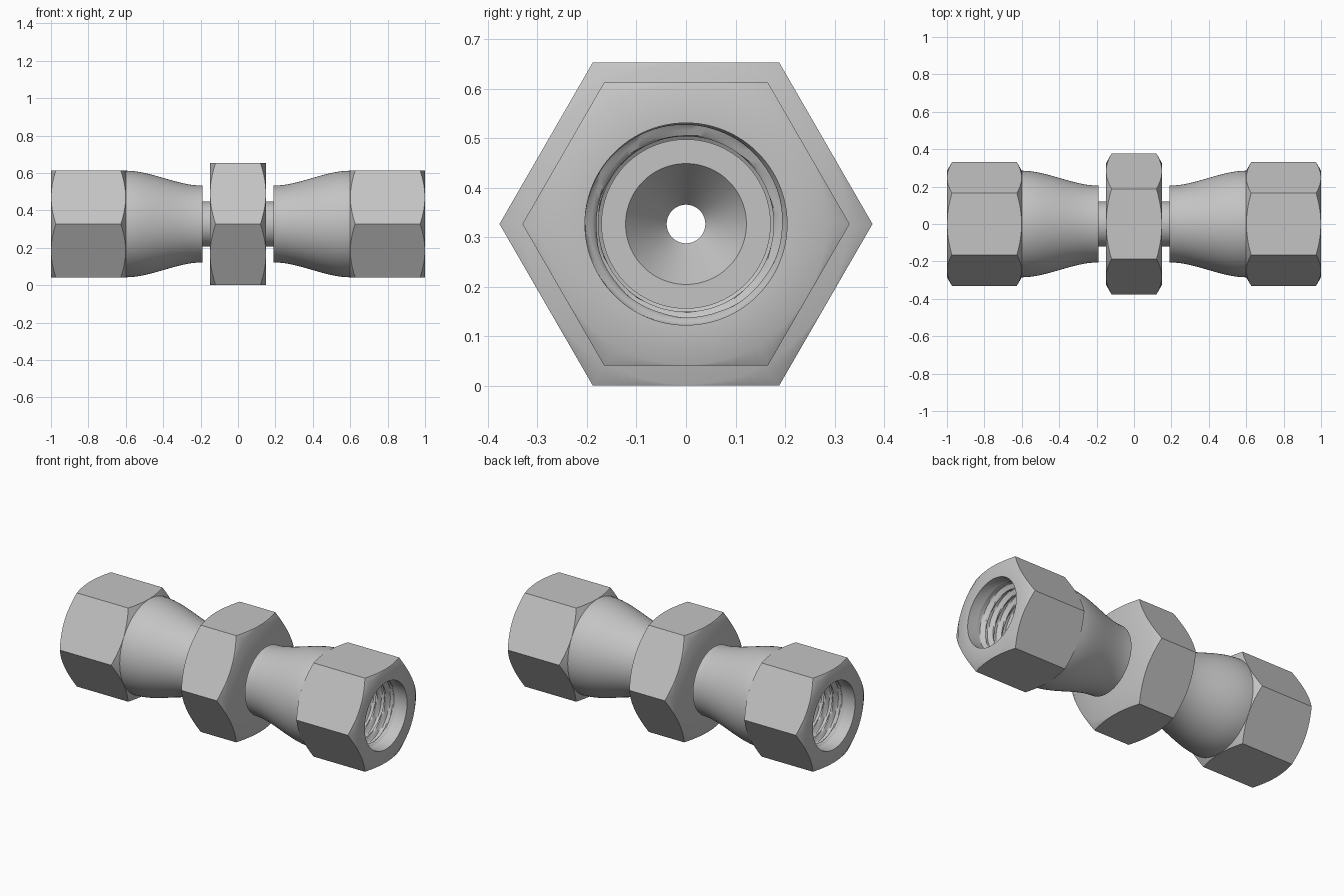
import bpy, bmesh
from math import pi, sin, cos, radians

cube = bpy.data.objects.get("Cube")
if cube:
    bpy.data.objects.remove(cube, do_unlink=True)

SEGMENTS = 96
AXIS_Z = 0.327
NECK = 0.12

steel = bpy.data.materials.new("grey_steel")
steel.use_nodes = True
COLOUR = (0.55, 0.55, 0.55, 1)
steel.diffuse_color = COLOUR
steel.node_tree.nodes["Principled BSDF"].inputs["Base Color"].default_value = COLOUR


def at(x, r):
    """Circular ring of the profile."""
    return lambda a: (x, r)


def hex_radius(a, apothem):
    """Distance to a hexagon's edge, corners pointing along y."""
    return apothem / cos(a % (pi / 3) - pi / 6)


def hex_end(x, apothem, inward):
    """End circle and chamfer edge of a hexagonal section."""
    rim = apothem * 0.995

    def edge(a):
        h = hex_radius(a, apothem)
        return (x + inward * (h - rim) * 0.577, h)
    return [at(x, rim), edge]


def thread(x, crest, root, pitch, start, end):
    """Ring of a helical thread that fades out at both ends."""
    def ring(a):
        t = (x / pitch - a / (2 * pi)) % 1
        depth = min(1, max(0, 1.4 - abs(t - 0.5) * 4.4))
        fade = min(1, (x - start) / pitch, (end - x) / pitch)
        return (x, root + (crest - root) * depth * max(0, fade))
    return ring


def lathe(name, rings, turn=0):
    """Spin a closed loop of rings around the x axis."""
    bm = bmesh.new()
    grid = []
    for ring in rings:
        row = []
        for i in range(SEGMENTS):
            a = 2 * pi * i / SEGMENTS
            x, r = ring(a)
            row.append(bm.verts.new((x, r * cos(a), r * sin(a))))
        grid.append(row)
    for k, row in enumerate(grid):
        following = grid[(k + 1) % len(grid)]
        for i in range(SEGMENTS):
            j = (i + 1) % SEGMENTS
            bm.faces.new((row[i], row[j], following[j], following[i]))
    bmesh.ops.recalc_face_normals(bm, faces=bm.faces)
    mesh = bpy.data.meshes.new(name)
    bm.to_mesh(mesh)
    bm.free()
    mesh.materials.append(steel)
    mesh.shade_smooth()
    mesh.set_sharp_from_angle(angle=radians(32))
    obj = bpy.data.objects.new(name, mesh)
    obj.location.z = AXIS_Z
    obj.rotation_euler.z = turn
    bpy.context.collection.objects.link(obj)
    return obj


# Core: through bore, cone seats, noses, necks and the central hexagon
nose = [(0.49, 0.039), (0.6, 0.122), (0.6, 0.171), (0.5, 0.171), (0.46, NECK), (0.15, NECK)]
right_half = [at(x, r) for x, r in nose] + hex_end(0.15, 0.326, -1)
left_half = hex_end(-0.15, 0.326, 1)[::-1] + [at(-x, r) for x, r in nose[::-1]]
lathe("central_body", right_half + left_half)

# Swivel nut: flared sleeve, hexagon, smooth mouth and threaded socket
SLEEVE_START, HEX_START, HEX_END = 0.19, 0.6, 1.0
THREAD_START, THREAD_END = 0.62, 0.94
PITCH = 0.056
CREST, ROOT = 0.177, 0.204

nut = [at(SLEEVE_START, NECK)]
for i in range(17):
    t = i / 16
    ease = t * t * (3 - 2 * t)
    nut.append(at(SLEEVE_START + (HEX_START - SLEEVE_START) * t, 0.205 + 0.08 * ease))
nut += hex_end(HEX_START, 0.286, 1)[1:]
nut += hex_end(HEX_END, 0.286, -1)[::-1]
nut.append(at(HEX_END, ROOT))
STEPS = 60
for i in range(STEPS + 1):
    x = THREAD_END + (THREAD_START - THREAD_END) * i / STEPS
    nut.append(thread(x, CREST, ROOT, PITCH, THREAD_START, THREAD_END))
nut += [at(0.61, CREST), at(0.49, CREST), at(0.45, NECK)]

lathe("left_swivel_nut", nut)
lathe("right_swivel_nut", nut, turn=pi)
